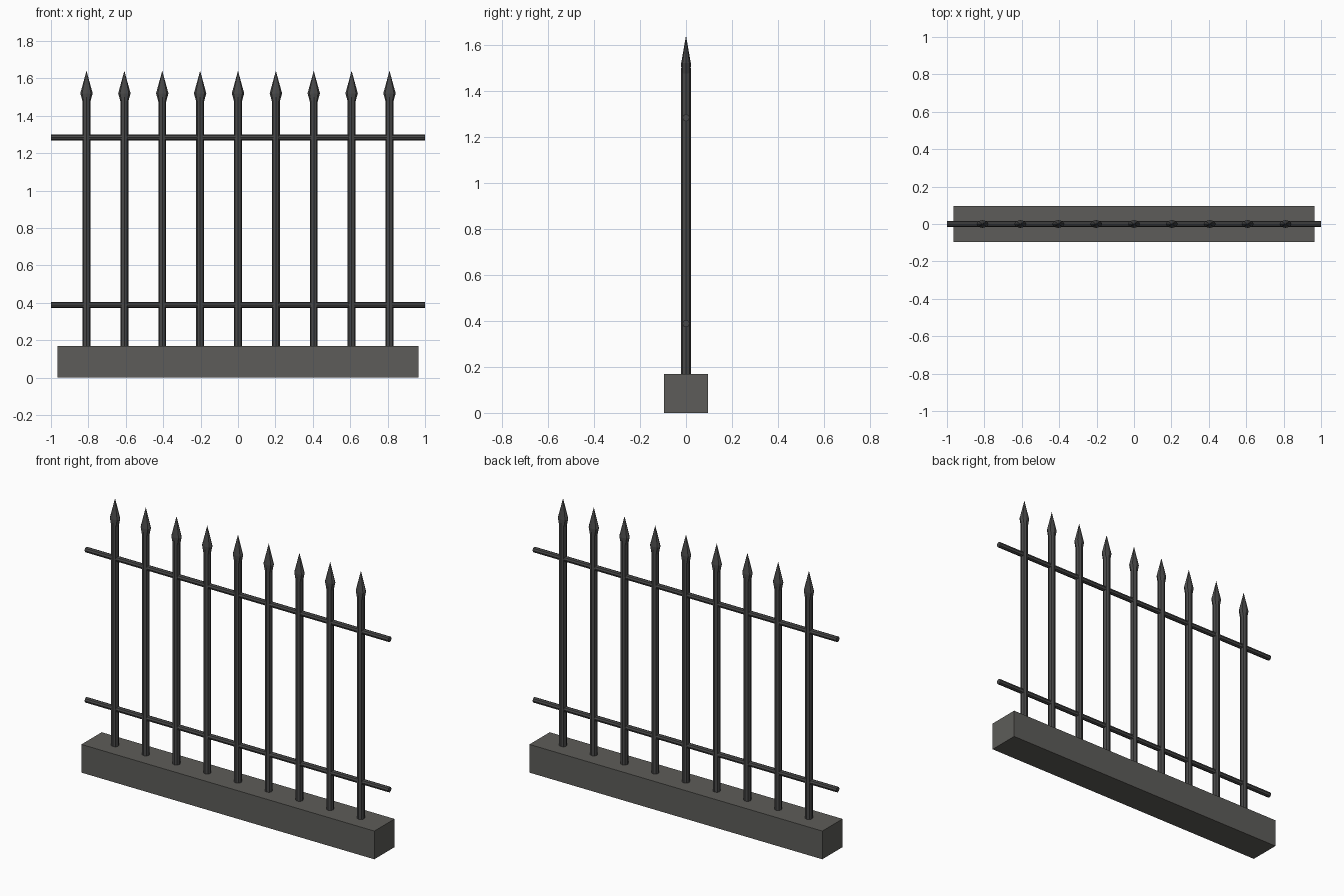
import bpy, bmesh, math
from mathutils import Matrix

if "Cube" in bpy.data.objects:
    bpy.data.objects.remove(bpy.data.objects["Cube"])


def material(name, rgb):
    m = bpy.data.materials.new(name)
    m.diffuse_color = (*rgb, 1)
    m.use_nodes = True
    m.node_tree.nodes["Principled BSDF"].inputs["Base Color"].default_value = m.diffuse_color
    return m


iron = material("dark iron", (0.065, 0.065, 0.065))
stone = material("grey stone", (0.11, 0.108, 0.10))


def add_object(name, bm, mat):
    bmesh.ops.recalc_face_normals(bm, faces=bm.faces)
    me = bpy.data.meshes.new(name)
    bm.to_mesh(me)
    bm.free()
    me.materials.append(mat)
    ob = bpy.data.objects.new(name, me)
    bpy.context.collection.objects.link(ob)
    return ob


def loft(rings, sides, turn=0.0):
    """Stack of elliptical rings (rx, ry, z); zero radius gives a tip."""
    bm = bmesh.new()
    loops = []
    for rx, ry, z in rings:
        if rx == 0:
            loops.append([bm.verts.new((0, 0, z))] * sides)
            continue
        angles = [turn + math.tau * i / sides for i in range(sides)]
        loops.append([bm.verts.new((rx * math.cos(a), ry * math.sin(a), z)) for a in angles])
    for a, b in zip(loops, loops[1:]):
        for i in range(sides):
            j = (i + 1) % sides
            quad = [a[i], a[j], b[j], b[i]]
            bm.faces.new(list(dict.fromkeys(quad)))
    for ring in (loops[0], loops[-1]):
        if len(set(ring)) == sides:
            bm.faces.new(ring)
    return bm


# Stone plinth
bm = bmesh.new()
bmesh.ops.create_cube(bm, size=1, matrix=Matrix.Translation((0, 0, 0.084)) @ Matrix.Diagonal((1.93, 0.19, 0.168, 1)))
add_object("plinth", bm, stone)

# Pickets with spear heads
for i in range(9):
    x = (i - 4) * 0.2025
    bm = loft([(0.021, 0.021, 0.16), (0.021, 0.021, 1.50)], 8)
    add_object("picket", bm, iron).location.x = x
    bm = loft([(0.021, 0.020, 1.475), (0.033, 0.021, 1.52), (0, 0, 1.64)], 8)
    add_object("spear_head", bm, iron).location.x = x

# Horizontal rails
for z in (0.388, 1.283):
    bm = loft([(0.016, 0.016, -1), (0.016, 0.016, 1)], 8)
    bmesh.ops.rotate(bm, verts=bm.verts, matrix=Matrix.Rotation(math.pi / 2, 3, "Y"))
    add_object("rail", bm, iron).location.z = z
